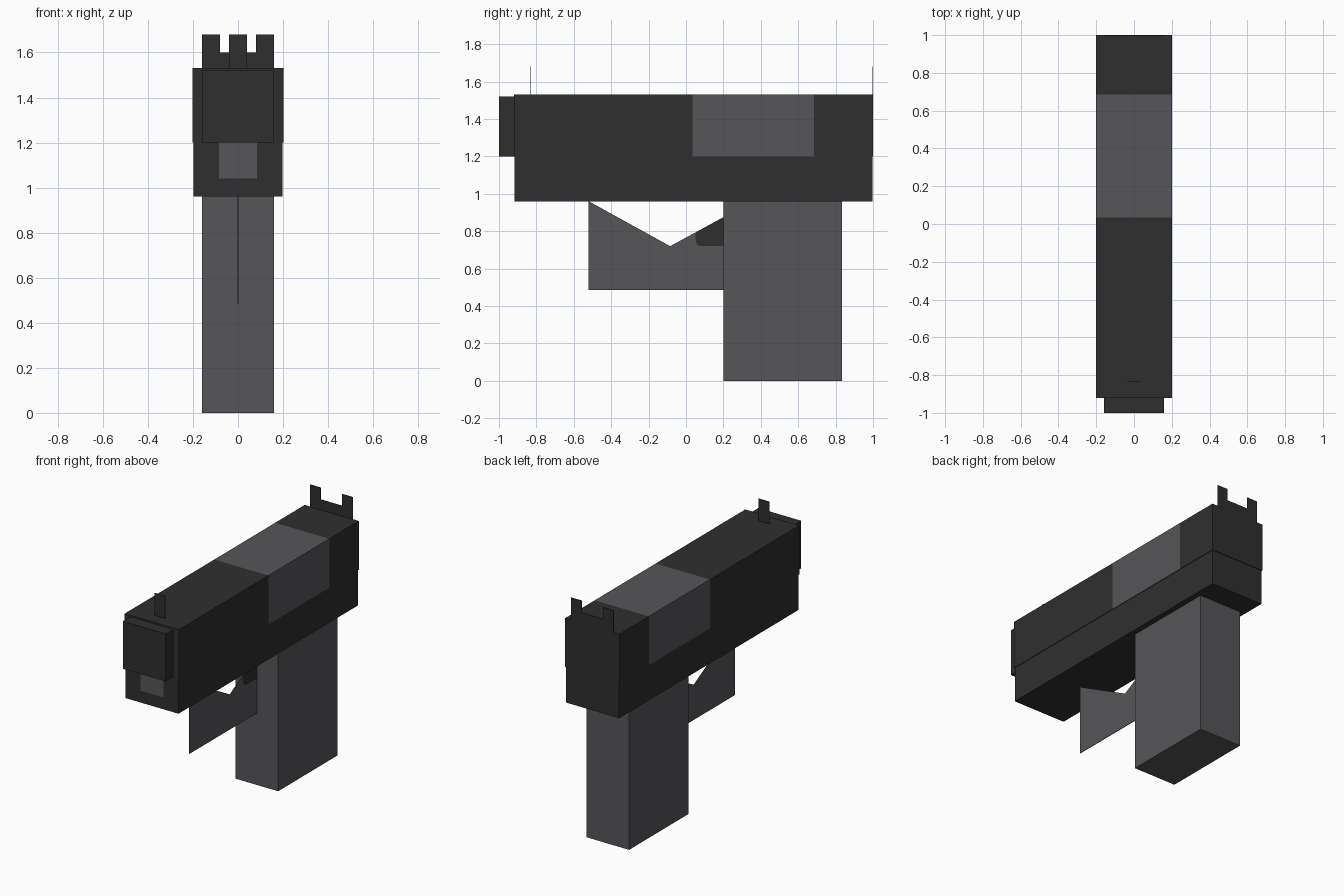
import bpy
import bmesh
from mathutils import Vector

cube = bpy.data.objects.get("Cube")
if cube:
    bpy.data.objects.remove(cube, do_unlink=True)


def make_material(name, colour):
    mat = bpy.data.materials.new(name)
    mat.use_nodes = True
    mat.diffuse_color = colour
    mat.node_tree.nodes["Principled BSDF"].inputs["Base Color"].default_value = colour
    return mat


DARK = make_material("charcoal", (0.028, 0.028, 0.028, 1))
GREY = make_material("slate grey", (0.093, 0.090, 0.099, 1))


def finish(name, bm, mats):
    bmesh.ops.recalc_face_normals(bm, faces=bm.faces[:])
    mesh = bpy.data.meshes.new(name)
    bm.to_mesh(mesh)
    bm.free()
    for mat in mats:
        mesh.materials.append(mat)
    obj = bpy.data.objects.new(name, mesh)
    bpy.context.collection.objects.link(obj)
    return obj


def box(name, lo, hi, mats, cuts=(), rule=None):
    """Box between two corners; cuts are (axis, value) edge loops, rule picks second-colour faces."""
    lo, hi = Vector(lo), Vector(hi)
    bm = bmesh.new()
    bmesh.ops.create_cube(bm, size=1)
    for v in bm.verts:
        v.co = Vector(((lo[i] + hi[i]) / 2 + v.co[i] * (hi[i] - lo[i]) for i in range(3)))
    for axis, value in cuts:
        point, normal = Vector((0, 0, 0)), Vector((0, 0, 0))
        point[axis], normal[axis] = value, 1
        bmesh.ops.bisect_plane(bm, geom=bm.verts[:] + bm.edges[:] + bm.faces[:],
                               plane_co=point, plane_no=normal)
    bm.normal_update()
    if rule:
        for f in bm.faces:
            f.material_index = int(rule(f.calc_center_median(), f.normal))
    return finish(name, bm, mats)


def plate(name, profile, axis, start, mat, thickness=0.004):
    """Thin plate: a 2D profile (horizontal, z) extruded along x (axis 0) or y (axis 1)."""
    bm = bmesh.new()
    pts = [(start, h, z) if axis == 0 else (h, start, z) for h, z in profile]
    face = bm.faces.new([bm.verts.new(p) for p in pts])
    extruded = bmesh.ops.extrude_face_region(bm, geom=[face])
    offset = Vector((thickness, 0, 0)) if axis == 0 else Vector((0, thickness, 0))
    bmesh.ops.translate(bm, vec=offset,
                        verts=[g for g in extruded["geom"] if isinstance(g, bmesh.types.BMVert)])
    return finish(name, bm, [mat])


# Upper slide with a lighter band across its sides and top
box("slide", (-0.202, -0.92, 1.20), (0.202, 1.0, 1.53), [DARK, GREY],
    cuts=[(1, 0.035), (1, 0.685)],
    rule=lambda c, n: 0.035 < c.y < 0.685 and n.z > -0.5)

# Lower frame with a lighter square on its front
box("frame", (-0.198, -0.917, 0.96), (0.198, 0.996, 1.20), [DARK, GREY],
    cuts=[(0, -0.085), (0, 0.085), (2, 1.04)],
    rule=lambda c, n: n.y < -0.5 and abs(c.x) < 0.085 and c.z > 1.04)

# Front block and grip
box("muzzle_block", (-0.16, -1.0, 1.20), (0.16, -0.92, 1.52), [DARK])
box("grip", (-0.16, 0.20, 0.0), (0.16, 0.835, 0.96), [GREY])

# Flat sights standing on the slide
plate("rear_sight", [(-0.16, 1.53), (0.16, 1.53), (0.16, 1.68), (0.08, 1.68),
                     (0.08, 1.60), (-0.08, 1.60), (-0.08, 1.68), (-0.16, 1.68)],
      1, 0.996, DARK)
plate("front_sight", [(-0.04, 1.53), (0.04, 1.53), (0.04, 1.68), (-0.04, 1.68)],
      1, -0.835, DARK)

# Flat guard in front of the grip, with the trigger set into its upper corner
plate("trigger_guard", [(-0.52, 0.96), (-0.52, 0.485), (0.20, 0.485), (0.20, 0.72),
                        (0.075, 0.72), (0.058, 0.73), (0.05, 0.755), (0.05, 0.793),
                        (-0.085, 0.72)],
      0, -0.002, GREY)
plate("trigger", [(0.05, 0.793), (0.05, 0.755), (0.058, 0.73), (0.075, 0.72),
                  (0.20, 0.72), (0.20, 0.875)],
      0, -0.002, DARK)
